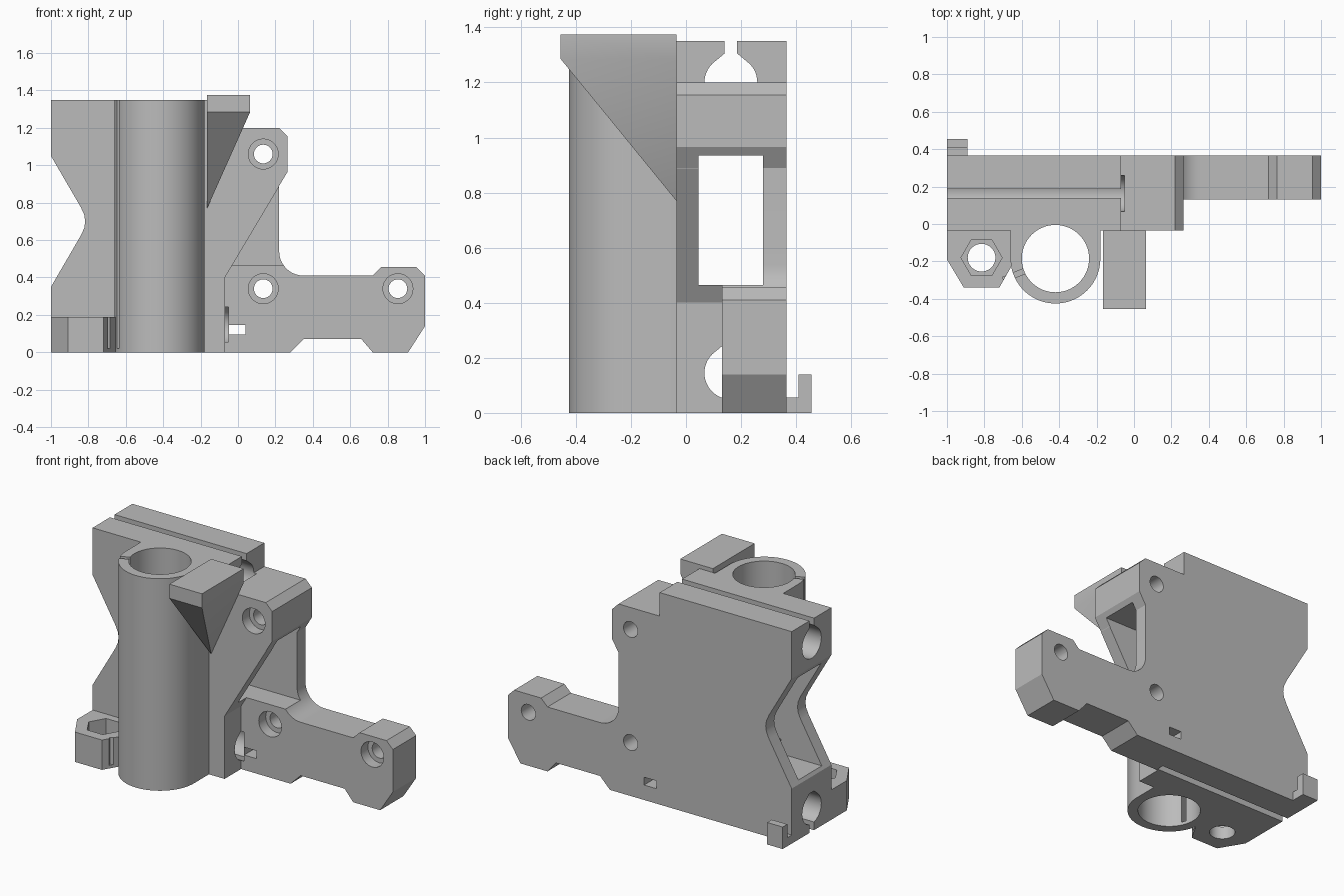
import bpy, bmesh
from math import sin, cos, radians
from mathutils import Vector

old = bpy.data.objects.get("Cube")
if old:
    bpy.data.objects.remove(old)

grey = bpy.data.materials.new("plain grey")
grey.use_nodes = True
grey.diffuse_color = (0.5, 0.5, 0.5, 1)
grey.node_tree.nodes["Principled BSDF"].inputs["Base Color"].default_value = (0.5, 0.5, 0.5, 1)

AXES = {"X": lambda u, v, d: (d, u, v),
        "Y": lambda u, v, d: (u, d, v),
        "Z": lambda u, v, d: (u, v, d)}


def mesh_object(name, bm):
    bmesh.ops.recalc_face_normals(bm, faces=bm.faces)
    mesh = bpy.data.meshes.new(name)
    bm.to_mesh(mesh)
    bm.free()
    mesh.materials.append(grey)
    obj = bpy.data.objects.new(name, mesh)
    bpy.context.collection.objects.link(obj)
    return obj


def prism(name, points, axis, start, end):
    """Extrude a flat outline along one axis."""
    bm = bmesh.new()
    face = bm.faces.new([bm.verts.new(AXES[axis](u, v, start)) for u, v in points])
    new = bmesh.ops.extrude_face_region(bm, geom=[face])["geom"]
    shift = Vector(AXES[axis](0, 0, end - start))
    bmesh.ops.translate(bm, vec=shift, verts=[g for g in new if isinstance(g, bmesh.types.BMVert)])
    return mesh_object(name, bm)


def arc(u, v, r, a0, a1, steps):
    angles = [radians(a0 + (a1 - a0) * i / steps) for i in range(steps + 1)]
    return [(u + r * cos(a), v + r * sin(a)) for a in angles]


def circle(u, v, r, sides=48):
    return arc(u, v, r, 0, 360, sides)[:-1]


def rect(u0, u1, v0, v1):
    return [(u0, v0), (u1, v0), (u1, v1), (u0, v1)]


def combine(target, tool, operation):
    mod = target.modifiers.new(operation.lower(), "BOOLEAN")
    mod.operation, mod.solver, mod.object = operation, "EXACT", tool
    bpy.context.view_layer.objects.active = target
    bpy.ops.object.modifier_apply(modifier=mod.name)
    bpy.data.objects.remove(tool)


FRONT, BACK, TOP = -0.035, 0.365, 1.35
COL_X, COL_Y = -0.42, -0.185
ROD_Y = 0.163

# Main outline: clamp block, upper lug and side arm
outline = [(-1, 0), (0.28, 0), (0.35, 0.07), (0.66, 0.07), (0.72, 0), (0.91, 0),
           (1, 0.14), (1, 0.41), (0.955, 0.455), (0.765, 0.455), (0.72, 0.41)]
outline += arc(0.35, 0.54, 0.13, 270, 180, 10)
outline += [(0.22, 0.89), (0.265, 0.965), (0.265, 1.155), (0.22, 1.2), (-0.07, 1.2),
            (-0.07, TOP), (-1, TOP), (-1, 1.05), (-0.84, 0.775), (-0.822, 0.735),
            (-0.817, 0.7), (-0.822, 0.665), (-0.84, 0.625), (-1, 0.35)]
body = prism("carriage_body", outline, "Y", FRONT, BACK)

# Thin the arm down to its rear portion, leaving a diagonal rib
combine(body, prism("arm_relief", [(-0.07, -0.1), (1.2, -0.1), (1.2, 1.5), (0.585, 1.5), (-0.07, 0.4)],
                    "Y", -1, 0.13), "DIFFERENCE")

# Bearing column and nut holder
column = arc(COL_X, COL_Y, 0.24, 180, 360, 48) + [(-0.18, 0.02), (-0.66, 0.02)]
combine(body, prism("bearing_column", column, "Z", 0, TOP), "UNION")
holder = [(-1, 0), (-1, -0.19), (-0.91, -0.34), (-0.72, -0.34), (-0.64, -0.2), (-0.64, 0)]
combine(body, prism("nut_holder", holder, "Z", 0, 0.19), "UNION")

# Rear hook
hook = [(0.3, 0), (0.455, 0), (0.455, 0.14), (0.408, 0.14), (0.408, 0.055), (0.3, 0.055)]
combine(body, prism("rear_hook", hook, "X", -1, -0.89), "UNION")

# Vertical bore with narrow side slit
combine(body, prism("column_bore", circle(COL_X, COL_Y, 0.18, 64), "Z", -0.1, 1.5), "DIFFERENCE")
a = radians(202)
direction, side = Vector((cos(a), sin(a))), Vector((-sin(a), cos(a))) * 0.014
centre = Vector((COL_X, COL_Y))
slit = [centre + direction * r + side * s for r, s in ((0.15, -1), (0.3, -1), (0.3, 1), (0.15, 1))]
combine(body, prism("column_slit", slit, "Z", 0.02, 1.5), "DIFFERENCE")

# Nut pocket and rod hole
combine(body, prism("nut_pocket", circle(-0.815, -0.18, 0.11, 6), "Z", 0.08, 0.3), "DIFFERENCE")
combine(body, prism("nut_hole", circle(-0.815, -0.18, 0.074, 40), "Z", -0.1, 0.3), "DIFFERENCE")

# Belt passage, taller at the notched side
combine(body, prism("belt_passage", rect(0.045, 0.28, 0.465, 0.935), "X", -1.1, 1.1), "DIFFERENCE")
combine(body, prism("belt_mouth", rect(0.045, 0.28, 0.37, 1.02), "X", -1.1, -0.7), "DIFFERENCE")

# Horizontal rod seats with clamp slots
for z, slot_low, slot_high in ((1.2, 1.22, 1.5), (0.145, -0.1, 0.12)):
    seat = arc(ROD_Y, z, 0.096, 135, 405, 36) + [(ROD_Y + 0.023, z + 0.105), (ROD_Y - 0.023, z + 0.105)]
    combine(body, prism("rod_seat", seat, "X", -1.1, -0.05), "DIFFERENCE")
    slot = rect(ROD_Y - 0.023, ROD_Y + 0.023, slot_low, slot_high)
    combine(body, prism("clamp_slot", slot, "X", -1.1, -0.06), "DIFFERENCE")

# Counterbored screw holes and tie slot
for x, z, face in ((0.135, 1.06, FRONT), (0.135, 0.34, 0.13), (0.855, 0.34, 0.13)):
    combine(body, prism("screw_hole", circle(x, z, 0.05, 32), "Y", -0.5, 0.5), "DIFFERENCE")
    combine(body, prism("screw_recess", circle(x, z, 0.08, 32), "Y", face - 0.1, face + 0.07), "DIFFERENCE")
combine(body, prism("tie_slot", rect(-0.048, 0.04, 0.095, 0.145), "Y", -0.5, 0.5), "DIFFERENCE")

# Front stop block tapering down to a point
bm = bmesh.new()
for x in (-0.165, 0.065):
    for y in (-0.455, FRONT):
        for z in (1.285, 1.375):
            bm.verts.new((x, y, z))
bm.verts.new((-0.165, FRONT, 0.77))
bmesh.ops.convex_hull(bm, input=bm.verts)
bmesh.ops.dissolve_limit(bm, angle_limit=0.01, verts=bm.verts, edges=bm.edges)
stop = mesh_object("front_stop", bm)

# Smooth rounded surfaces while keeping hard edges
bpy.ops.object.select_all(action="DESELECT")
for obj in (body, stop):
    obj.select_set(True)
bpy.context.view_layer.objects.active = body
bpy.ops.object.shade_smooth_by_angle(angle=radians(25))
